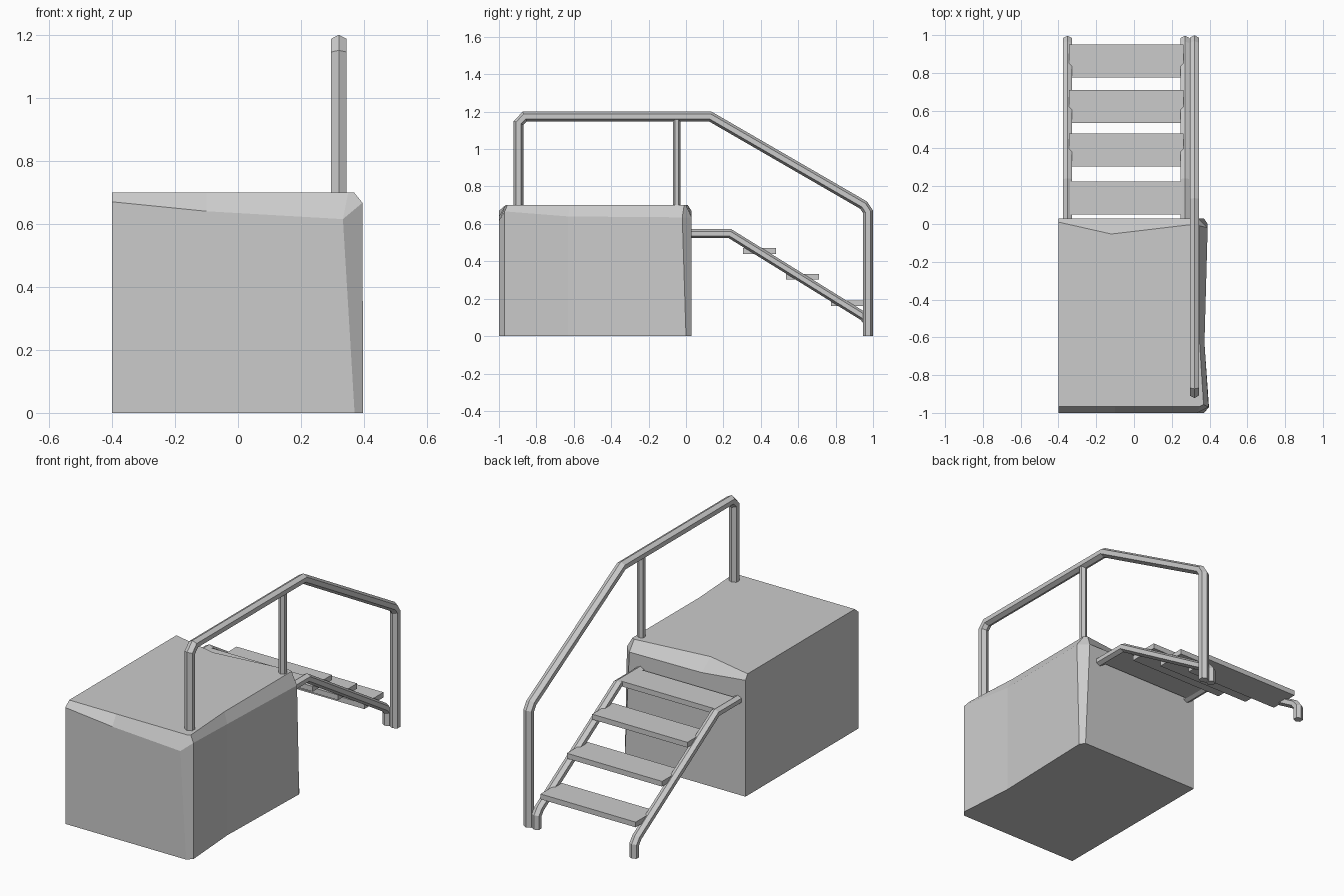
import bpy, bmesh, math
from mathutils import Vector

if "Cube" in bpy.data.objects:
    bpy.data.objects.remove(bpy.data.objects["Cube"])


def finish(bm, name):
    bmesh.ops.recalc_face_normals(bm, faces=bm.faces)
    mesh = bpy.data.meshes.new(name)
    bm.to_mesh(mesh)
    bm.free()
    obj = bpy.data.objects.new(name, mesh)
    bpy.context.collection.objects.link(obj)
    return obj


def loft(name, loops):
    """Skin matching closed loops and cap both ends."""
    bm = bmesh.new()
    rings = [[bm.verts.new(p) for p in loop] for loop in loops]
    for a, b in zip(rings, rings[1:]):
        for i in range(len(a)):
            j = (i + 1) % len(a)
            bm.faces.new((a[i], a[j], b[j], b[i]))
    bm.faces.new(rings[0])
    bm.faces.new(rings[-1])
    return finish(bm, name)


def tube(name, x, path, r=0.026, sides=6):
    """Six-sided mitred tube along a (y, z) path at constant x."""
    pts = [Vector(p) for p in path]
    dirs = [(b - a).normalized() for a, b in zip(pts, pts[1:])]
    loops = []
    for i, p in enumerate(pts):
        d0, d1 = dirs[max(i - 1, 0)], dirs[min(i, len(dirs) - 1)]
        t = (d0 + d1).normalized()
        n = Vector((-t.y, t.x)) / t.dot(d0)
        ring = []
        for k in range(sides):
            a = math.tau * k / sides
            q = p + n * (r * math.cos(a))
            ring.append((x + 1.1 * r * math.sin(a), q.x, q.y))
        loops.append(ring)
    return loft(name, loops)


def box(name, lo, hi):
    xs, ys = (lo[0], hi[0]), (lo[1], hi[1])
    corners = [(xs[0], ys[0]), (xs[1], ys[0]), (xs[1], ys[1]), (xs[0], ys[1])]
    return loft(name, [[(x, y, z) for x, y in corners] for z in (lo[2], hi[2])])


# Platform block: floor outline, shoulder line, top outline
floor = [(-.4, -1, 0), (-.1, -1, 0), (.37, -1, 0), (.397, -.97, 0), (.373, -.63, 0),
         (.39, 0, 0), (.37, .03, 0), (-.12, .03, 0), (-.4, .03, 0)]
shoulder = [(-.4, -1, .67), (-.1, -1, .64), (.333, -1, .615), (.395, -.97, .667),
            (.373, -.63, .64), (.39, -.02, .635), (.34, .03, .635),
            (-.12, .03, .64), (-.4, .03, .67)]
top = [(-.4, -.965, .7), (-.1, -.965, .7), (.35, -.965, .7), (.368, -.955, .7),
       (.347, -.62, .7), (.348, -.01, .7), (.33, 0, .7), (-.12, -.053, .7), (-.4, .01, .7)]
loft("platform", [floor, shoulder, top])

# Handrail and its middle post
tube("handrail", .32, [(-.895, .68), (-.895, 1.14), (-.862, 1.174), (.13, 1.174),
                       (.95, .70), (.973, .665), (.973, 0)])
tube("handrail_post", .32, [(-.05, .68), (-.05, 1.17)], r=.02)

# Stair side rails
for side, x in (("left", -.352), ("right", .27)):
    tube("stair_rail_" + side, x, [(.01, .548), (.235, .548), (.95, .105),
                                   (.973, .075), (.973, 0)], r=.024)

# Treads
for i, (y0, y1, z) in enumerate([(.05, .225, .535), (.305, .48, .44),
                                 (.535, .71, .303), (.775, .95, .16)]):
    box(f"tread_{i + 1}", (-.345, y0, z), (.262, y1, z + .03))
